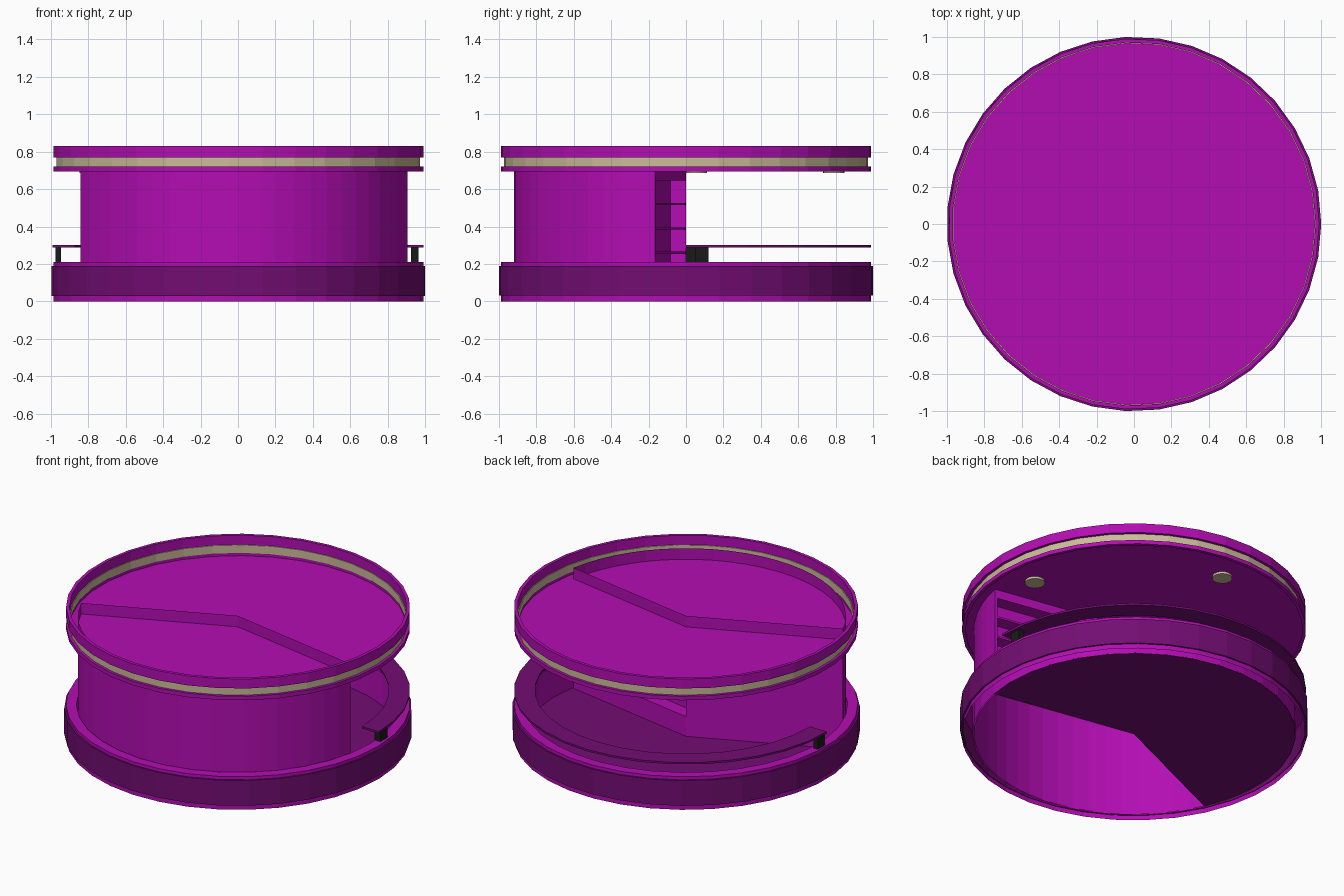
import bpy, bmesh, math
from mathutils import Vector

if "Cube" in bpy.data.objects:
    bpy.data.objects.remove(bpy.data.objects["Cube"])

SEG = 35


def material(name, rgb):
    m = bpy.data.materials.new(name)
    m.diffuse_color = (*rgb, 1)
    m.use_nodes = True
    m.node_tree.nodes["Principled BSDF"].inputs["Base Color"].default_value = m.diffuse_color
    return m


magenta = material("magenta", (0.45, 0.004, 0.45))
plum = material("dark plum", (0.17, 0.004, 0.17))
beige = material("beige", (0.6, 0.5, 0.32))
black = material("black", (0.01, 0.01, 0.01))


def finish(name, bm, mat, normals=True):
    bmesh.ops.remove_doubles(bm, verts=bm.verts, dist=1e-5)
    if normals:
        bmesh.ops.recalc_face_normals(bm, faces=bm.faces)
    me = bpy.data.meshes.new(name)
    bm.to_mesh(me)
    bm.free()
    me.materials.append(mat)
    ob = bpy.data.objects.new(name, me)
    bpy.context.collection.objects.link(ob)
    return ob


def lathe(name, profile, mat, start=0, sweep=360, n=SEG, closed=False):
    """Revolve (radius, z) points about z."""
    bm = bmesh.new()
    rings = []
    for i in range(n + 1):
        a = math.radians(start + sweep * i / n)
        rings.append([bm.verts.new((r * math.cos(a), r * math.sin(a), z)) for r, z in profile])
    k = len(profile)
    for a, b in zip(rings, rings[1:]):
        for j in range(k if closed else k - 1):
            j2 = (j + 1) % k
            bm.faces.new((a[j], b[j], b[j2], a[j2]))
    if closed and sweep < 360:
        bm.faces.new(rings[0])
        bm.faces.new(rings[-1])
    return finish(name, bm, mat)


def ring(name, r0, r1, z0, z1, mat, **kw):
    return lathe(name, [(r0, z0), (r1, z0), (r1, z1), (r0, z1)], mat, closed=True, **kw)


def sector(name, r, z, a0, a1, n, mat):
    """Flat pie slice."""
    bm = bmesh.new()
    vs = [bm.verts.new((0, 0, z))]
    for i in range(n + 1):
        a = math.radians(a0 + (a1 - a0) * i / n)
        vs.append(bm.verts.new((r * math.cos(a), r * math.sin(a), z)))
    for i in range(1, n + 1):
        bm.faces.new((vs[0], vs[i], vs[i + 1]))
    return finish(name, bm, mat, False)


def box(name, centre, size, mat):
    bm = bmesh.new()
    bmesh.ops.create_cube(bm, size=1)
    for v in bm.verts:
        v.co = Vector(centre) + Vector([c * s for c, s in zip(v.co, size)])
    return finish(name, bm, mat)


A_RIGHT, A_LEFT, R_WALL, WALL_TOP = -10.3, -156.0, 0.92, 0.77

# Base: open-bottomed drum, outer band and floor of the open room
lathe("base_drum", [(0.99, 0), (0.99, 0.21), (0.93, 0.21), (0.93, 0)], magenta)
ring("base_band", 0.985, 1.0, 0.03, 0.19, plum)
sector("room_floor", 0.93, 0.005, A_RIGHT, 360 + A_LEFT, 21, plum)

# Curved outside wall of the closed wedge
lathe("curved_wall", [(R_WALL, 0), (R_WALL, WALL_TOP)], magenta,
      start=A_LEFT, sweep=A_RIGHT - A_LEFT, n=24)


def along(angle, t, depth, z):
    """Point t along a straight wall, depth inwards (clockwise)."""
    a = math.radians(angle)
    return (t * math.cos(a) + depth * math.sin(a), t * math.sin(a) - depth * math.cos(a), z)


def sheet(bm, *pts):
    bm.faces.new([bm.verts.new(p) for p in pts])


def wall_quad(bm, angle, t0, t1, z0, z1, d=0):
    sheet(bm, along(angle, t0, d, z0), along(angle, t1, d, z0),
          along(angle, t1, d, z1), along(angle, t0, d, z1))


# Plain straight wall
bm = bmesh.new()
wall_quad(bm, A_LEFT, 0, R_WALL, 0, WALL_TOP)
finish("left_wall", bm, magenta, False)

# Straight wall with the recessed shelf niche
Z0, Z1, DEPTH, T1 = 0.13, 0.645, 0.085, 0.905
bm = bmesh.new()
wall_quad(bm, A_RIGHT, 0, R_WALL, 0, Z0)
wall_quad(bm, A_RIGHT, 0, R_WALL, Z1, WALL_TOP)
wall_quad(bm, A_RIGHT, T1, R_WALL, Z0, Z1)
wall_quad(bm, A_RIGHT, 0, T1, Z0, Z1, DEPTH)
for t in (0, T1):
    sheet(bm, along(A_RIGHT, t, 0, Z0), along(A_RIGHT, t, DEPTH, Z0),
          along(A_RIGHT, t, DEPTH, Z1), along(A_RIGHT, t, 0, Z1))
for z in (Z0, Z1):
    sheet(bm, along(A_RIGHT, 0, 0, z), along(A_RIGHT, T1, 0, z),
          along(A_RIGHT, T1, DEPTH, z), along(A_RIGHT, 0, DEPTH, z))
finish("shelf_wall", bm, magenta, False)

# Shelves
for i in range(3):
    z = 0.26 + 0.13 * i
    shelf = box(f"shelf_{i + 1}", (0, 0, 0), (T1, DEPTH, 0.012), magenta)
    shelf.location = along(A_RIGHT, T1 / 2, DEPTH / 2, z)
    shelf.rotation_euler.z = math.radians(A_RIGHT)

# Roof tray with inset beige stripe
sector("roof_deck", 0.98, 0.7, 0, 360, SEG, magenta)
ring("roof_lower_rim", 0.97, 0.99, 0.695, 0.72, magenta)
ring("roof_stripe", 0.965, 0.973, 0.72, 0.77, beige)
ring("roof_upper_rim", 0.97, 0.99, 0.77, 0.83, magenta)

# Counter rail on two posts
ring("counter_rail", 0.87, 0.99, 0.288, 0.3, plum, start=0, sweep=180, n=18)
box("right_post", (0.945, 0.085, 0.25), (0.04, 0.07, 0.08), black)
box("left_post", (-0.96, 0.035, 0.25), (0.03, 0.07, 0.08), black)

# Ceiling lights
for name, x, y in (("right", 0.79, 0.055), ("left", -0.79, 0.055), ("back", 0, 0.79)):
    lamp = lathe(f"{name}_ceiling_light", [(0, 0.685), (0.057, 0.685), (0.057, 0.699)], beige, n=20)
    lamp.location = (x, y, 0)
